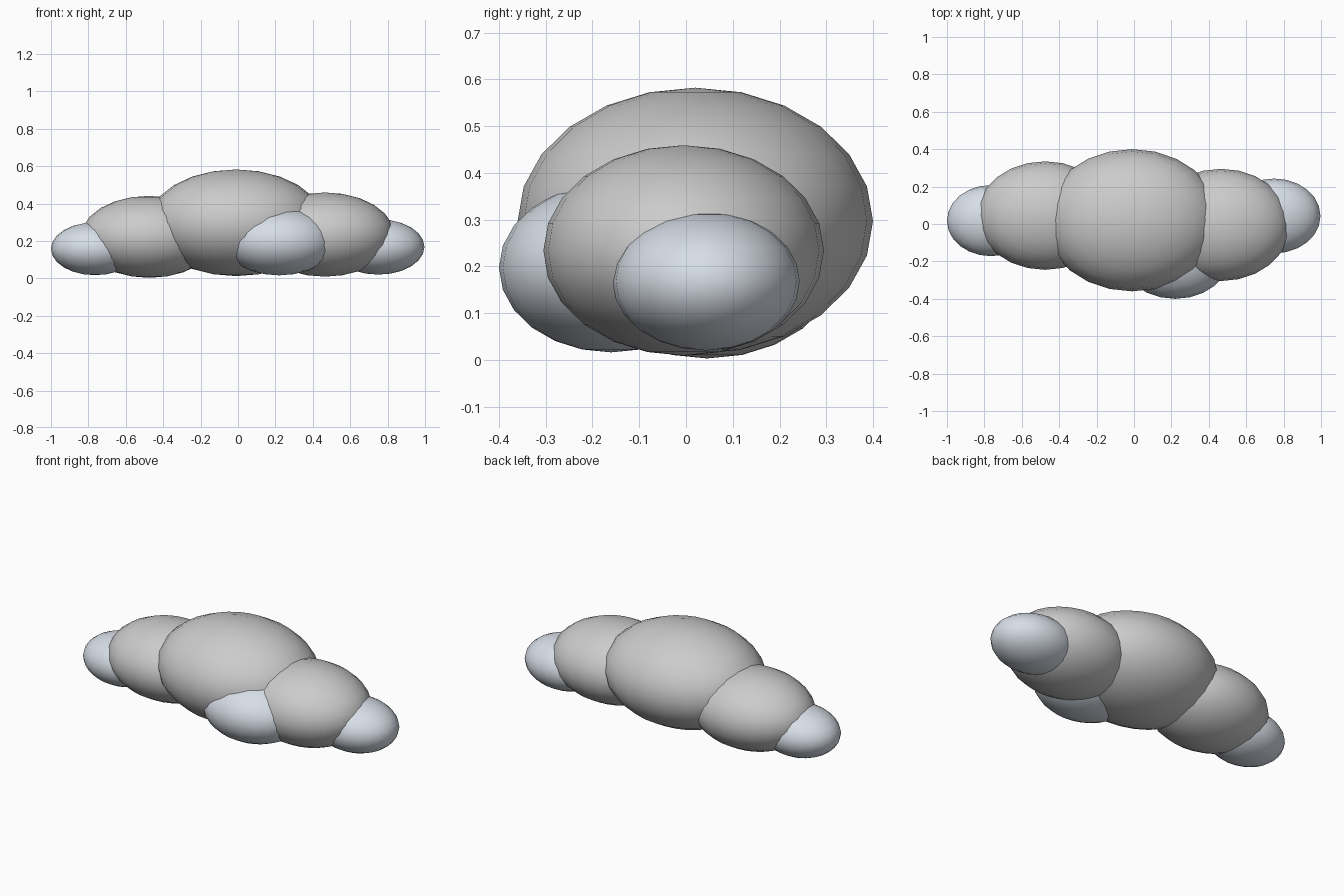
import bpy

if "Cube" in bpy.data.objects:
    bpy.data.objects.remove(bpy.data.objects["Cube"])

# Cool grey for the small outer puffs
shade = bpy.data.materials.new("cool_grey")
shade.diffuse_color = (0.68, 0.73, 0.80, 1)
shade.use_nodes = True
shade.node_tree.nodes["Principled BSDF"].inputs["Base Color"].default_value = shade.diffuse_color


def puff(name, centre, radii, material=None):
    """One smooth ellipsoid lobe of the cloud."""
    bpy.ops.mesh.primitive_uv_sphere_add(segments=24, ring_count=12, radius=1, location=centre)
    ob = bpy.context.object
    ob.name = name
    ob.scale = radii
    bpy.ops.object.transform_apply(location=False, rotation=False, scale=True)
    bpy.ops.object.shade_smooth()
    if material:
        ob.data.materials.append(material)
    return ob


# Large body puffs
puff("centre_puff", (-0.01, 0.02, 0.297), (0.47, 0.38, 0.285))
puff("left_puff", (-0.475, 0.045, 0.222), (0.365, 0.29, 0.219))
puff("right_puff", (0.465, -0.005, 0.234), (0.37, 0.30, 0.225))

# Small outer puffs
puff("left_end_puff", (-0.765, 0.018, 0.158), (0.235, 0.19, 0.141), shade)
puff("right_end_puff", (0.75, 0.043, 0.168), (0.247, 0.20, 0.148), shade)
puff("front_puff", (0.22, -0.16, 0.197), (0.30, 0.24, 0.181), shade)
